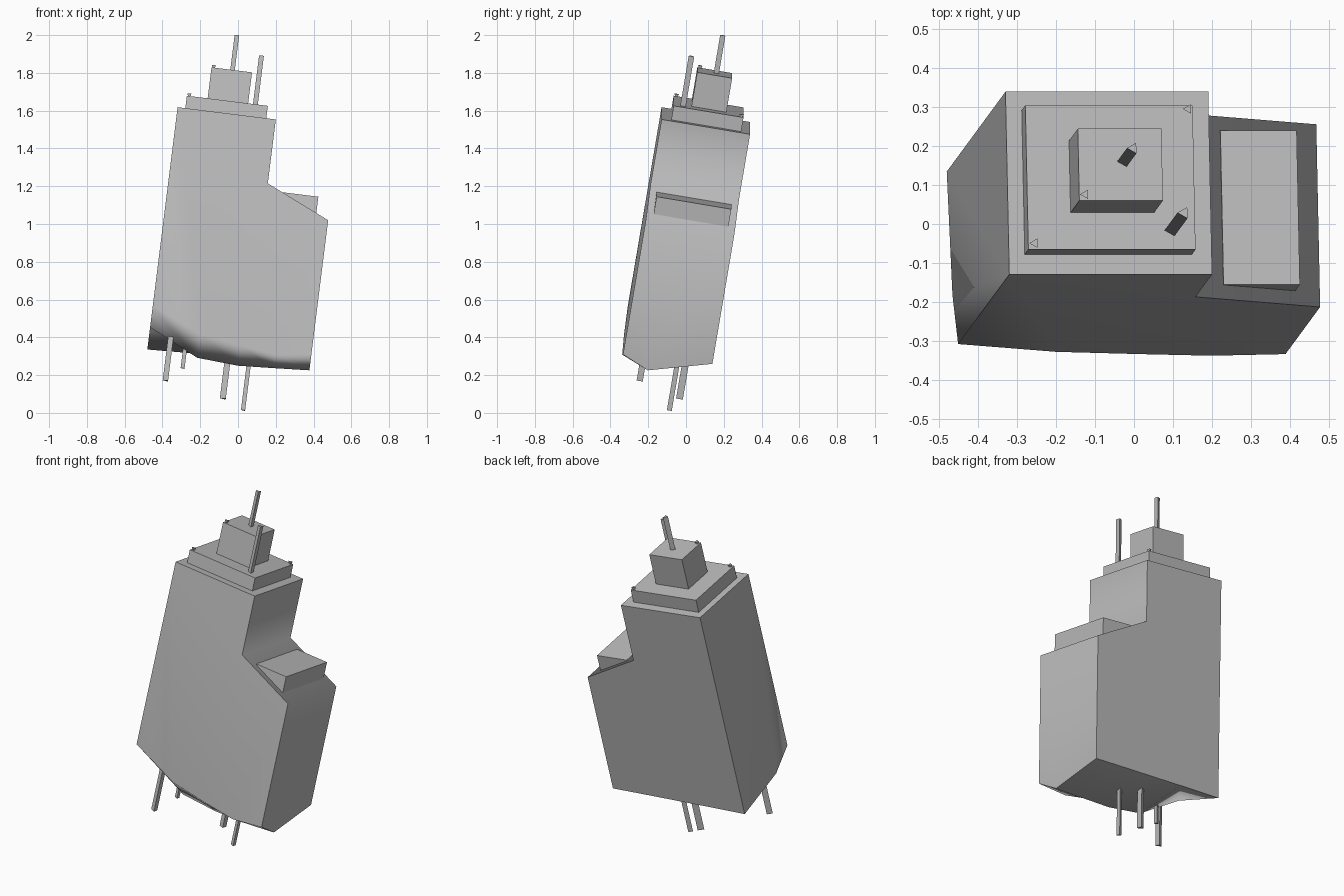
import bpy, bmesh, math
from mathutils import Matrix, Vector

if "Cube" in bpy.data.objects:
    bpy.data.objects.remove(bpy.data.objects["Cube"])

# Single flat colour
grey = bpy.data.materials.new("plain_grey")
grey.use_nodes = True
grey.diffuse_color = (0.5, 0.5, 0.5, 1)
grey.node_tree.nodes["Principled BSDF"].inputs["Base Color"].default_value = (0.5, 0.5, 0.5, 1)

# Whole tower leans right and back: orthonormal tilted frame
up = Vector((0.125, 0.17, 1)).normalized()
side = Vector((1, 0, -0.125)).normalized()
depth = up.cross(side)
tilt = Matrix((side, depth, up)).transposed().to_4x4()


def finish(name, bm):
    bmesh.ops.recalc_face_normals(bm, faces=bm.faces[:])
    mesh = bpy.data.meshes.new(name)
    bm.to_mesh(mesh)
    bm.free()
    mesh.materials.append(grey)
    obj = bpy.data.objects.new(name, mesh)
    obj.matrix_world = tilt
    bpy.context.collection.objects.link(obj)
    return obj


def box(name, x, y, z):
    bm = bmesh.new()
    size = [b - a for a, b in (x, y, z)]
    mid = [(a + b) / 2 for a, b in (x, y, z)]
    bmesh.ops.create_cube(bm, size=1, matrix=Matrix.Translation(mid) @ Matrix.Diagonal((*size, 1)))
    return finish(name, bm)


def spike(name, x, y, z0, z1, r_low, r_top, turn=-30):
    # Three-sided rod or cone between two heights
    bm = bmesh.new()
    place = Matrix.Translation((x, y, (z0 + z1) / 2)) @ Matrix.Rotation(math.radians(turn), 4, 'Z')
    bmesh.ops.create_cone(bm, cap_ends=True, segments=3, radius1=r_low, radius2=r_top,
                          depth=z1 - z0, matrix=place)
    return finish(name, bm)


# Main body: stepped front outline, curved keel underneath
front, keel, back = -0.388, -0.245, 0.087
columns = [  # x, then underside height at front, keel and back
    (-0.518, 0.45, 0.356, 0.292),
    (-0.25, 0.33, 0.225, 0.303),
    (-0.03, 0.295, 0.21, 0.311),
    (0.16, 0.27, 0.221, 0.318),
    (0.347, 0.295, 0.233, 0.324),
]
outline = [(0.347, 1.021), (0.006, 1.177), (0.006, 1.523), (-0.518, 1.523)]

bm = bmesh.new()
rows = [[bm.verts.new((c[0], y, c[i + 1])) for c in columns]
        for i, y in enumerate((front, keel, back))]
upper_front = [bm.verts.new((x, front, z)) for x, z in outline]
upper_back = [bm.verts.new((x, back, z)) for x, z in outline]
bm.faces.new(rows[0] + upper_front)
bm.faces.new(rows[2] + upper_back)
for a, b in zip(rows, rows[1:]):
    for i in range(len(columns) - 1):
        bm.faces.new((a[i], a[i + 1], b[i + 1], b[i]))
for i in range(len(outline) - 1):
    bm.faces.new((upper_front[i], upper_front[i + 1], upper_back[i + 1], upper_back[i]))
for end, k in ((-1, 0), (0, -1)):
    bm.faces.new([r[end] for r in rows] + [upper_back[k], upper_front[k]]
                 if end == -1 else [r[0] for r in rows] + [upper_back[-1], upper_front[-1]])
body = finish("tower_body", bm)
bpy.ops.object.select_all(action='DESELECT')
body.select_set(True)
bpy.context.view_layer.objects.active = body
bpy.ops.object.shade_smooth_by_angle(angle=math.radians(70))
weighted = body.modifiers.new("weighted_normals", 'WEIGHTED_NORMAL')
weighted.keep_sharp = True

# Stacked roof blocks and the block on the sloped shoulder
box("roof_tier", (-0.477, -0.045), (-0.336, 0.039), (1.515, 1.599))
box("roof_cabin", (-0.366, -0.15), (-0.24, -0.053), (1.59, 1.783))
box("shoulder_block", (0.083, 0.28), (-0.351, 0.05), (1.0, 1.146))

# Antennas
spike("tall_antenna", -0.25, -0.138, 1.77, 1.988, 0.016, 0.016)
spike("short_antenna", -0.107, -0.286, 1.59, 1.869, 0.017, 0.017)

# Tiny beacons on the roof corners
for name, x, y, z in (("tier_front_beacon", -0.462, -0.322, 1.599),
                      ("tier_back_beacon", -0.058, 0.027, 1.599),
                      ("cabin_beacon", -0.352, -0.226, 1.783)):
    spike(name, x, y, z - 0.004, z + 0.014, 0.006, 0.014)

# Rods hanging from the underside
for name, x, y, z, r in (("front_rod", -0.398, -0.262, 0.079, 0.019),
                         ("small_rod", -0.317, -0.189, 0.169, 0.014),
                         ("middle_rod", -0.084, -0.045, 0.058, 0.021),
                         ("long_rod", 0.0285, -0.09, 0.002, 0.015)):
    spike(name, x, y, z, 0.45, r, r)
